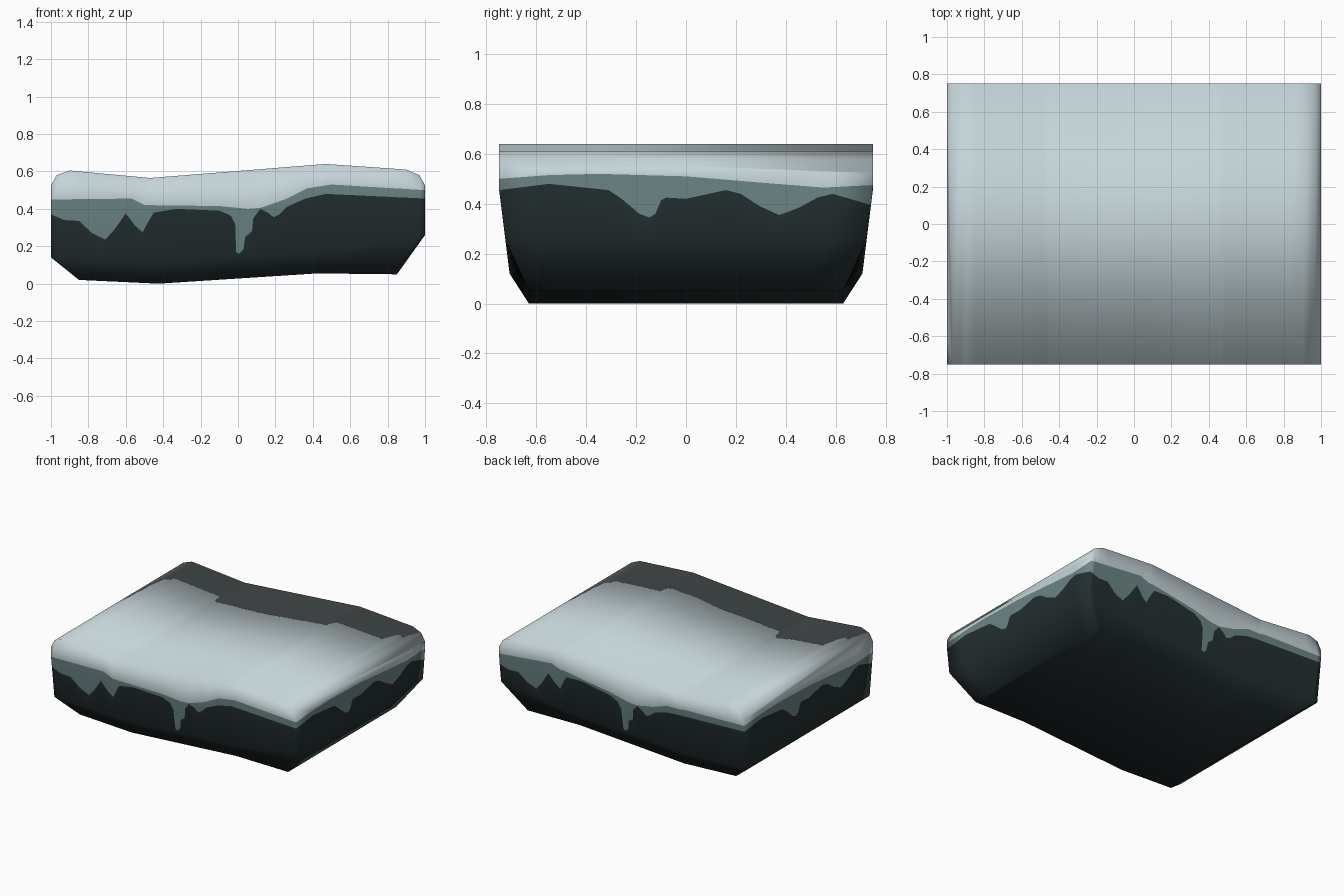
import bpy, bmesh

if "Cube" in bpy.data.objects:
    bpy.data.objects.remove(bpy.data.objects["Cube"])


def lerp(pts, x):
    """Piecewise linear lookup."""
    if x <= pts[0][0]:
        return pts[0][1]
    for (x0, z0), (x1, z1) in zip(pts, pts[1:]):
        if x <= x1:
            return z0 + (z1 - z0) * (x - x0) / (x1 - x0)
    return pts[-1][1]


# Long profiles of the slab along x
TOP = [(-1, .525), (-.97, .58), (-.9, .605), (-.47, .565), (.47, .64), (.9, .61), (.97, .58), (1, .525)]
LOW = [(-1, .14), (-.47, .12), (.47, .17), (1, .26)]
BOTTOM = [(-1, .02), (-.5, 0), (.5, .055), (1, .05)]
WARP = [(-1, -.0125), (-.47, -.035), (.47, .035), (1, .0125)]

# Lower edges of the snow and of the dripping slush on the long and short walls
DRIP_L = [(-1, .37), (-.93, .34), (-.85, .335), (-.78, .27), (-.71, .235), (-.66, .29), (-.6, .375),
          (-.55, .31), (-.51, .275), (-.48, .33), (-.45, .38), (-.33, .4), (-.1, .39), (-.04, .365),
          (-.015, .32), (-.01, .17), (.005, .16), (.03, .185), (.038, .25), (.075, .28), (.082, .35),
          (.12, .4), (.16, .38), (.19, .355), (.22, .37), (.26, .41), (.36, .455), (.47, .48), (1, .455)]
SNOW_L = [(-1, .45), (-.57, .455), (-.5, .42), (-.1, .415), (.05, .4), (.12, .405),
          (.25, .45), (.37, .51), (.5, .53), (1, .5)]
DRIP_S = [(-.75, .455), (-.55, .48), (-.31, .455), (-.26, .42), (-.19, .36), (-.15, .345), (-.125, .36),
          (-.1, .415), (-.08, .425), (0, .42), (.16, .455), (.22, .44), (.3, .39), (.38, .355),
          (.46, .385), (.53, .425), (.59, .44), (.75, .395)]
SNOW_S = [(-.75, .5), (-.55, .515), (-.35, .52), (0, .51), (.3, .485), (.55, .465), (.75, .475)]


def wall_y(z):
    return min(.75, .71 + .125 * (z - .14))


def long_column(x, s):
    """Vertical column on the front (s=-1) or back (s=1) wall."""
    u = -s * x
    shift = lerp(WARP, x) - lerp(WARP, u)
    zs = [lerp(LOW, x), lerp(DRIP_L, u) + shift, lerp(SNOW_L, u) + shift]
    return ([(.85 * x, s * .63, lerp(BOTTOM, x))] + [(x, s * wall_y(z), z) for z in zs]
            + [(x, s * .75, lerp(TOP, x))])


def short_column(y, s):
    """Vertical column on the right (s=1) or left (s=-1) wall."""
    v = s * y
    shift = 0 if s > 0 else -.025
    zs = [lerp(LOW, s), lerp(DRIP_S, v) + shift, lerp(SNOW_S, v) + shift]
    return ([(.85 * s, y * .84, lerp(BOTTOM, s))]
            + [(s, y * wall_y(z) / .75, z) for z in zs] + [(s, y, lerp(TOP, s))])


bm = bmesh.new()
ROCK, SLUSH, SNOW = 0, 1, 2
ROW_COLOUR = [ROCK, ROCK, SLUSH, SNOW]


def wall(columns):
    cols = [[bm.verts.new(p) for p in c] for c in columns]
    for a, b in zip(cols, cols[1:]):
        for r, m in enumerate(ROW_COLOUR):
            bm.faces.new((a[r], b[r], b[r + 1], a[r + 1])).material_index = m
    return cols


# Four walls
xs = {p[0] for pts in (TOP, DRIP_L, SNOW_L, BOTTOM) for p in pts}
xs = sorted(xs | {-x for x in xs})
ys = {p[0] for pts in (DRIP_S, SNOW_S) for p in pts}
ys = sorted(ys | {-y for y in ys})
front = wall([long_column(x, -1) for x in xs])
back = wall([long_column(x, 1) for x in xs])
right = wall([short_column(y, 1) for y in ys])
left = wall([short_column(y, -1) for y in ys])

# Snow top and rock underside, strips running front to back
n = len(xs)
for row, colour in ((-1, SNOW), (0, ROCK)):
    for i in range(1, n - 2):
        f = bm.faces.new((front[i][row], front[i + 1][row], back[i + 1][row], back[i][row]))
        f.material_index = colour
    for side, j in ((left, 1), (right, n - 2)):
        ring = [c[row] for c in side]
        f = bm.faces.new(ring + [back[j][row], front[j][row]])
        f.material_index = colour

bmesh.ops.remove_doubles(bm, verts=bm.verts, dist=.001)
bmesh.ops.recalc_face_normals(bm, faces=bm.faces)
for f in bm.faces:
    f.smooth = True

mesh = bpy.data.meshes.new("snowy_ledge")
bm.to_mesh(mesh)
bm.free()
for name, rgb in (("dark rock", (.017, .028, .03)), ("grey slush", (.15, .235, .24)),
                  ("pale snow", (.56, .665, .69))):
    mat = bpy.data.materials.new(name)
    mat.diffuse_color = (*rgb, 1)
    mat.use_nodes = True
    mat.node_tree.nodes["Principled BSDF"].inputs["Base Color"].default_value = mat.diffuse_color
    mesh.materials.append(mat)
bpy.context.collection.objects.link(bpy.data.objects.new("snowy_ledge", mesh))
